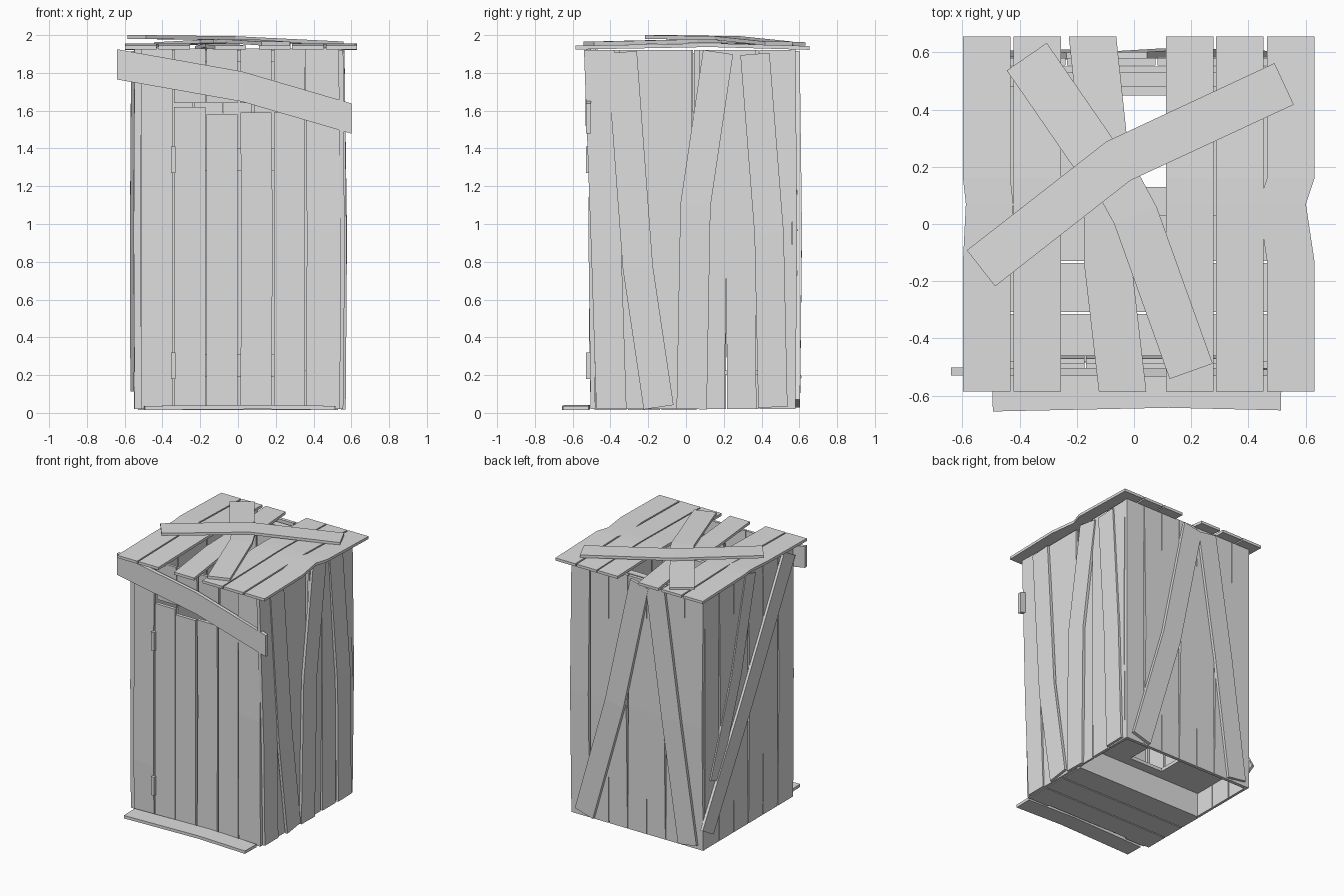
import bpy, bmesh
from mathutils import Vector

cube = bpy.data.objects.get("Cube")
if cube:
    bpy.data.objects.remove(cube, do_unlink=True)

wood = bpy.data.materials.new("weathered_grey_wood")
wood.use_nodes = True
GREY = (0.73, 0.73, 0.73, 1)
wood.diffuse_color = GREY
wood.node_tree.nodes["Principled BSDF"].inputs["Base Color"].default_value = GREY

# Planes the boards lie on: origin, along u, along v, outward
X, Y, Z = Vector((1, 0, 0)), Vector((0, 1, 0)), Vector((0, 0, 1))
FRONT = (Y * -0.48, X, Z, -Y)
BACK = (Y * 0.555, X, Z, Y)
LEFT = (X * 0.532, Y, Z, X)
RIGHT = (X * -0.528, Y, Z, -X)
UP = (Vector(), X, Y, Z)


def plank(name, plane, points, width=0.165, thick=0.025, square=None):
    """Board along a bent path of (u, v, height); square fixes the cut direction."""
    origin, u_axis, v_axis, out = plane
    pts = [Vector((p[0], p[1], p[2] if len(p) > 2 else 0)) for p in points]
    bm = bmesh.new()
    rings = []
    for i, p in enumerate(pts):
        along = pts[min(i + 1, len(pts) - 1)] - pts[max(i - 1, 0)]
        side = Vector((along.y, -along.x, 0)).normalized()
        if square:
            side = Vector(square)
        ring = []
        for s, t in ((-0.5, 0), (0.5, 0), (0.5, thick), (-0.5, thick)):
            q = p + side * (s * width)
            ring.append(bm.verts.new(origin + u_axis * q.x + v_axis * q.y + out * (q.z + t)))
        rings.append(ring)
    for a, b in zip(rings, rings[1:]):
        for k in range(4):
            bm.faces.new((a[k], a[(k + 1) % 4], b[(k + 1) % 4], b[k]))
    bm.faces.new(rings[0])
    bm.faces.new(rings[-1])
    finish(name, bm)


def finish(name, bm):
    bmesh.ops.recalc_face_normals(bm, faces=bm.faces)
    mesh = bpy.data.meshes.new(name)
    bm.to_mesh(mesh)
    bm.free()
    mesh.materials.append(wood)
    obj = bpy.data.objects.new(name, mesh)
    bpy.context.collection.objects.link(obj)


def box(name, lo, hi):
    bm = bmesh.new()
    lo, hi = Vector(lo), Vector(hi)
    bmesh.ops.create_cube(bm, size=1)
    for v in bm.verts:
        v.co = (lo + hi) / 2 + v.co * (hi - lo)
    finish(name, bm)


ACROSS = (1, 0, 0)
UPRIGHT = (0, 1, 0)

# Front wall boards either side of the door
plank("front_board_left", FRONT, [(0.45, 0.02), (0.455, 0.97, 0.012), (0.445, 1.93)], 0.18, square=ACROSS)
plank("front_board_right", FRONT, [(-0.43, 0.02), (-0.43, 0.4, 0.008), (-0.43, 1.93)], 0.165, square=ACROSS)
plank("front_corner_right", FRONT, [(-0.53, 0.02, -0.01), (-0.535, 0.95, -0.01), (-0.53, 1.93, -0.01)], 0.035, square=ACROSS)

# Door boards, hinges and the short boards above the door
for i, (x, top) in enumerate([(-0.255, 1.62), (-0.085, 1.58), (0.095, 1.59), (0.272, 1.59)]):
    bend = 0.012 if i == 2 else 0
    plank(f"door_board_{i}", FRONT, [(x, 0.03), (x + bend / 2, 0.95), (x, top)], square=ACROSS)
    plank(f"lintel_board_{i}", FRONT, [(x, 1.64, -0.02), (x, 1.93, -0.01)], square=ACROSS, thick=0.02)
for z in (0.25, 1.34):
    box("door_hinge", (-0.355, -0.53, z - 0.07), (-0.33, -0.5, z + 0.07))
    box("door_batten", (-0.33, -0.48, z - 0.06), (0.34, -0.46, z + 0.06))
plank("front_diagonal_board", FRONT, [(-0.64, 1.845, 0.022), (0.02, 1.728, 0.025), (0.602, 1.558, 0.022)],
      0.16, 0.028, square=UPRIGHT)

# Back wall: upright boards with two slanted boards over them
for i in range(7):
    x = (i - 3) * 0.158
    plank(f"back_board_{i}", BACK, [(x, 0.02), (x + 0.006 * (-1) ** i, 0.95, 0.008), (x, 1.93)], 0.152, square=ACROSS)
plank("back_slanted_board_left", BACK, [(0.43, 0.05, 0.024), (0.17, 0.95, 0.034), (-0.03, 1.9, 0.022)], 0.155)
plank("back_slanted_board_right", BACK, [(-0.43, 0.04, 0.02), (-0.3, 0.95, 0.03), (-0.16, 1.9, 0.02)], 0.155)

# Left side: uneven boards, some laid over the others
plank("left_board_front", LEFT, [(-0.395, 0.02), (-0.42, 0.8, 0.008), (-0.46, 1.92)], 0.16, square=ACROSS)
plank("left_board_second", LEFT, [(-0.25, 0.02), (-0.26, 1, 0), (-0.27, 1.92)], 0.17, 0.015, square=ACROSS)
plank("left_slanted_front", LEFT, [(-0.145, 0.03, 0.018), (-0.255, 0.77, 0.024), (-0.34, 1.91, 0.012)], 0.16, 0.02)
plank("left_board_third", LEFT, [(-0.09, 0.02), (-0.08, 1), (-0.08, 1.92)], 0.22, 0.015, square=ACROSS)
plank("left_slanted_middle", LEFT, [(0.03, 0.02, 0.012), (0.05, 1.1, 0.018), (0.17, 1.91, 0.012)], 0.16, 0.02)
plank("left_board_fourth", LEFT, [(0.125, 0.02), (0.14, 1), (0.15, 1.92)], 0.155, 0.015, square=ACROSS)
plank("left_board_fifth", LEFT, [(0.295, 0.02), (0.29, 1), (0.29, 1.92)], 0.155, 0.022, square=ACROSS)
plank("left_slanted_back", LEFT, [(0.46, 0.03, 0.018), (0.44, 0.95, 0.025), (0.365, 1.9, 0.012)], 0.155, 0.02)
plank("left_board_back", LEFT, [(0.475, 0.02), (0.475, 1, 0.01), (0.475, 1.92)], 0.17, 0.02, square=ACROSS)

# Right side: upright boards, a slanted board and a long brace
for i in range(6):
    y = -0.395 + i * 0.174
    plank(f"right_board_{i}", RIGHT, [(y, 0.02), (y - 0.006 * (-1) ** i, 0.95, 0.006), (y, 1.92)], 0.167, 0.02, square=ACROSS)
plank("right_slanted_board", RIGHT, [(0.45, 0.5, 0.02), (0.2, 1.2, 0.02), (0.02, 1.9, 0.014)], 0.12, 0.014)
plank("right_diagonal_brace", RIGHT, [(0.55, 0.15, 0.022), (0.09, 0.95, 0.024), (-0.43, 1.88, 0.018)], 0.15, 0.02)

# Floor, doorstep and bench with a square hole
for i in range(3):
    y = -0.4 + i * 0.178
    plank(f"floor_board_{i}", UP, [(-0.53, y, 0.015), (0.53, y, 0.015)], 0.17)
plank("doorstep", UP, [(-0.495, -0.588, 0.015), (0.12, -0.575, 0.02), (0.515, -0.584, 0.015)], 0.135, 0.022)
box("bench_front", (-0.53, 0.03, 0.015), (0.53, 0.055, 0.2))
for name, lo, hi in (("front", (-0.53, 0.03), (0.53, 0.13)), ("back", (-0.53, 0.45), (0.53, 0.55)),
                     ("right", (-0.53, 0.13), (-0.14, 0.45)), ("left", (0.14, 0.13), (0.53, 0.45))):
    box("bench_seat_" + name, (*lo, 0.2), (*hi, 0.225))

# Roof rail and roof boards bent gently over the ridge
box("roof_rail", (-0.52, 0.48, 1.86), (0.52, 0.53, 1.92))
RIDGE = 0.1
for name, x0, x1, dent in (("outer_right", -0.515, -0.515, 0.01), ("inner_right", -0.338, -0.338, 0),
                           ("middle", -0.04, -0.145, 0), ("inner_left", 0.195, 0.195, 0),
                           ("centre_left", 0.37, 0.37, 0), ("outer_left", 0.548, 0.548, -0.03)):
    mid = (x0 + x1) / 2
    path = [(x0, -0.585, 1.924), (mid, -0.13, 1.932), (mid + dent, RIDGE - 0.03, 1.936),
            (mid, RIDGE + 0.06, 1.936), (x1, 0.655, 1.922)]
    plank("roof_board_" + name, UP, path, 0.166, 0.02, square=ACROSS)

# Loose boards lying across the roof
plank("roof_loose_front", UP, [(0.2, -0.515, 1.945), (0.005, 0.03, 1.958), (-0.06, 0.15, 1.957)], 0.16, 0.02)
plank("roof_loose_back", UP, [(-0.375, 0.585, 1.944), (-0.13, 0.23, 1.957)], 0.17, 0.018)
plank("roof_cross_board", UP, [(-0.535, -0.155, 1.98), (-0.055, 0.22, 1.974), (0.525, 0.49, 1.946)], 0.16, 0.02)
